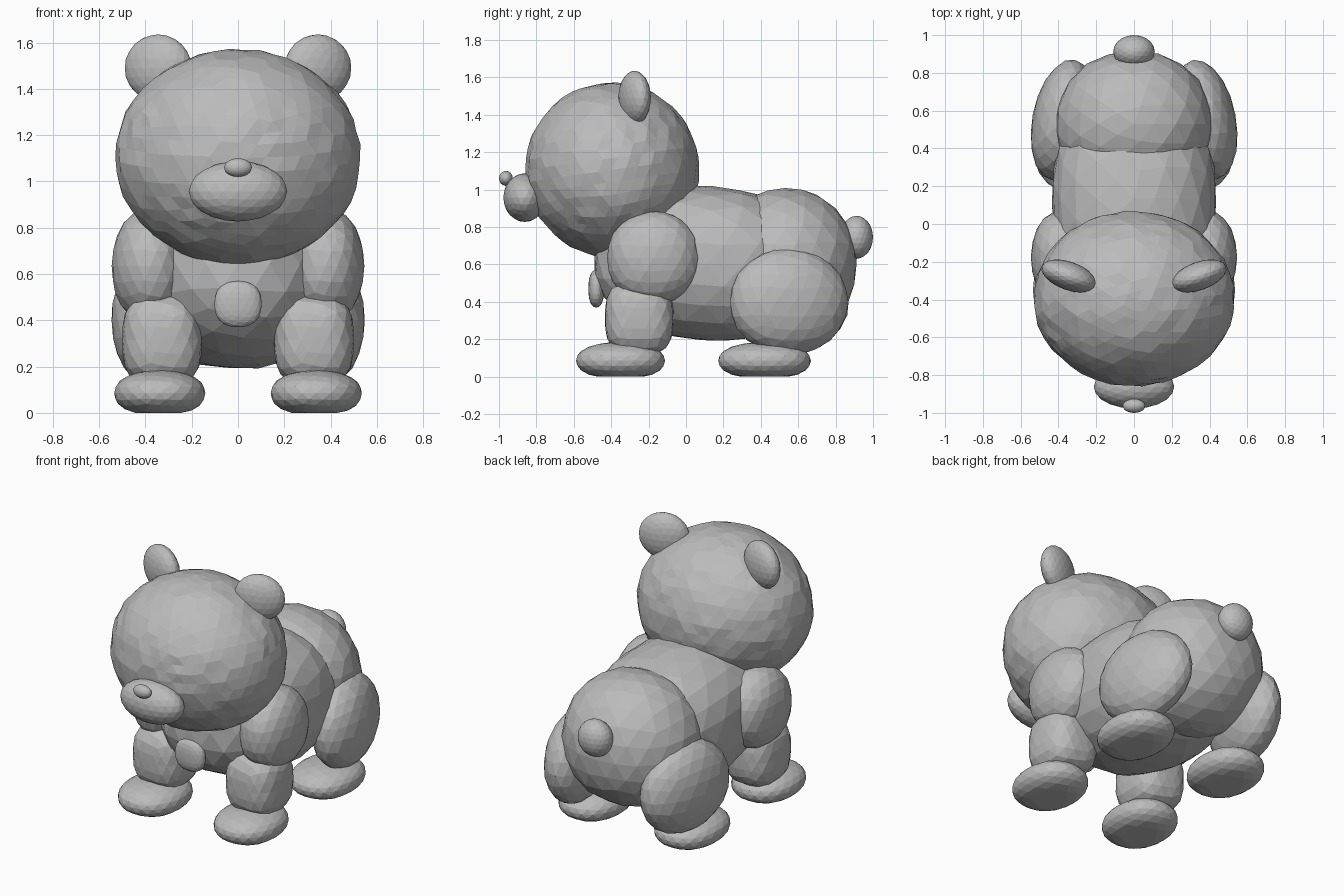
import bpy, math, random
from mathutils import Vector, Euler

if "Cube" in bpy.data.objects:
    bpy.data.objects.remove(bpy.data.objects["Cube"])

random.seed(4)
fur = bpy.data.materials.new("grey_fur")
fur.diffuse_color = (0.5, 0.5, 0.5, 1)
fur.use_nodes = True
fur.node_tree.nodes["Principled BSDF"].inputs["Base Color"].default_value = fur.diffuse_color


def blob(name, centre, radii, rot=(0, 0, 0), power=2.0, detail=3, jitter=0.0, floor=None):
    """Faceted rounded solid; power above 2 makes it boxier, floor flattens the base."""
    bpy.ops.mesh.primitive_ico_sphere_add(subdivisions=detail, radius=1)
    ob = bpy.context.object
    ob.name = name
    verts = ob.data.vertices
    for v in verts:
        d = v.co.normalized()
        size = sum(abs(c) ** power for c in d) ** (1 / power)
        v.co = d / size * (1 + random.uniform(-jitter, jitter))
    # make the extents match the radii exactly
    top = [max(abs(v.co[i]) for v in verts) for i in range(3)]
    turn = Euler([math.radians(a) for a in rot]).to_matrix()
    for v in verts:
        p = Vector([v.co[i] / top[i] * radii[i] for i in range(3)])
        v.co = turn @ p + Vector(centre)
        if floor is not None:
            v.co.z = max(v.co.z, floor)
    ob.data.materials.append(fur)
    return ob


def pair(name, centre, radii, rot=(0, 0, 0), **options):
    """The same part on both sides of the body."""
    for label, s in (("right", 1), ("left", -1)):
        blob(f"{name}_{label}", (s * centre[0], centre[1], centre[2]), radii,
             (rot[0], s * rot[1], s * rot[2]), **options)


# Head and face
blob("head", (0, -0.395, 1.105), (0.53, 0.467, 0.467), rot=(8, 0, 0), detail=4, jitter=0.011)
blob("muzzle", (0, -0.862, 0.957), (0.213, 0.115, 0.13))
blob("nose", (0, -0.963, 1.06), (0.06, 0.037, 0.04))
pair("ear", (0.345, -0.275, 1.49), (0.152, 0.075, 0.145), rot=(0, 0, 20))

# Body
blob("torso", (0, 0.11, 0.605), (0.435, 0.61, 0.415), rot=(-4, 0, 0), power=2.3, detail=3, jitter=0.01)
blob("rump", (0, 0.53, 0.605), (0.42, 0.39, 0.405), power=2.1, jitter=0.01)
blob("tail", (0, 0.912, 0.745), (0.11, 0.088, 0.115))
blob("chest_tag", (0, -0.48, 0.47), (0.102, 0.042, 0.1), power=2.4)

# Front legs
pair("shoulder", (0.378, -0.175, 0.635), (0.168, 0.247, 0.25), power=2.15, jitter=0.01)
pair("front_leg", (0.328, -0.25, 0.315), (0.172, 0.183, 0.2), power=3.0)
pair("front_foot", (0.338, -0.35, 0.085), (0.197, 0.238, 0.1), power=2.2, floor=0)

# Hind legs
pair("thigh", (0.375, 0.55, 0.4), (0.165, 0.325, 0.285), rot=(0, 0, 11), jitter=0.01)
pair("hind_foot", (0.338, 0.42, 0.085), (0.197, 0.248, 0.1), power=2.2, floor=0)
